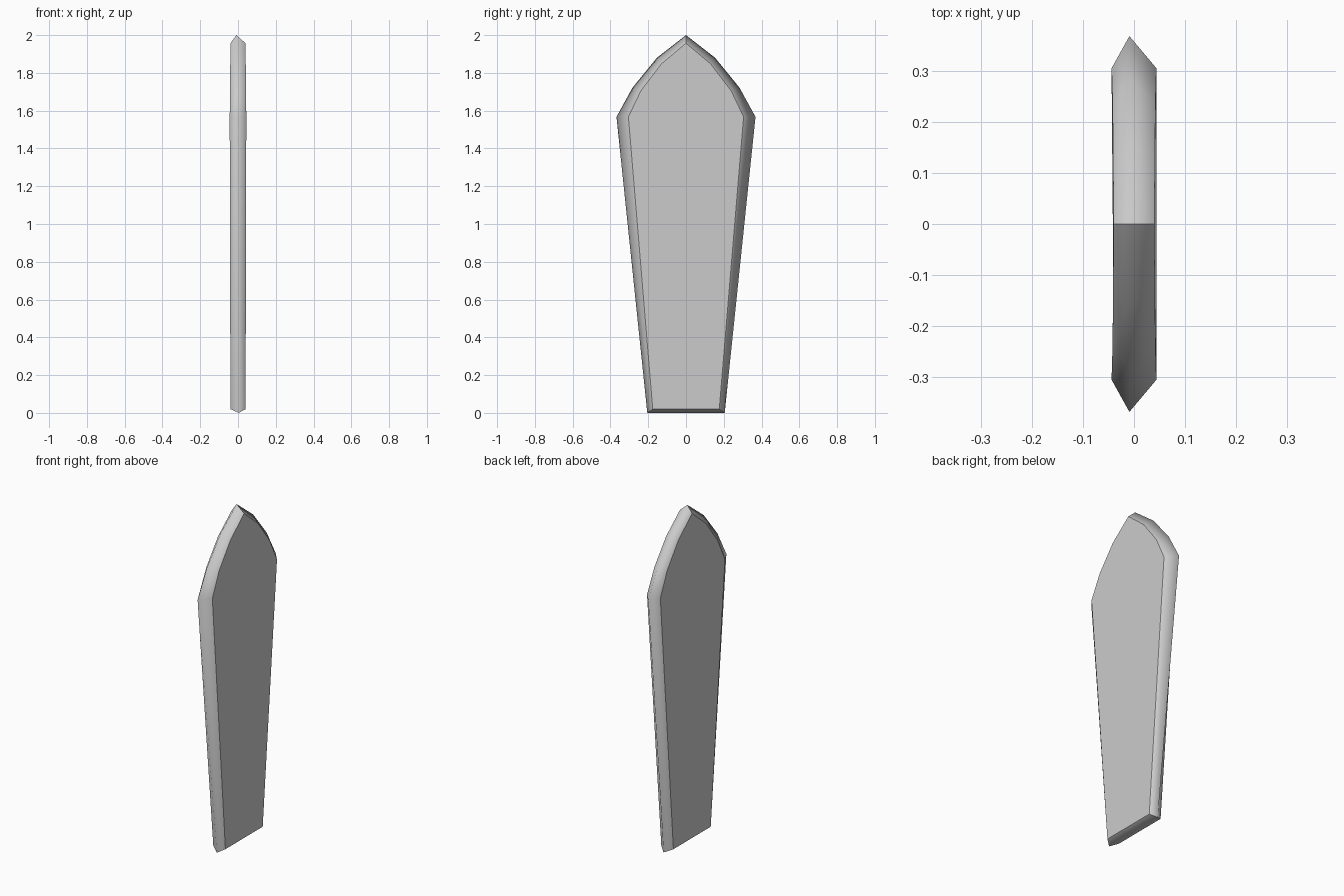
import bpy, bmesh, math

if "Cube" in bpy.data.objects:
    bpy.data.objects.remove(bpy.data.objects["Cube"])

# Half outlines (y, z) from bottom corner up to the tip
RIM = [(0.205, 0.0), (0.368, 1.567), (0.283, 1.722), (0.154, 1.88), (0.0, 2.0)]
PANEL = [(0.176, 0.02), (0.305, 1.567), (0.239, 1.705), (0.13, 1.848), (0.0, 1.957)]
RIM_X = [0.004, -0.009, -0.009, -0.009, -0.009]     # ridge sits slightly off centre
PANEL_X = [0.04, 0.044, 0.042, 0.041, 0.04]         # half thickness


def loop(bm, half, xs, side=1):
    """Closed symmetric outline: right side up to the tip, left side down."""
    pts = [(side * x, y, z) for x, (y, z) in zip(xs, half)]
    pts += [(x, -y, z) for x, y, z in reversed(pts[:-1])]
    return [bm.verts.new(p) for p in pts]


bm = bmesh.new()
rim = loop(bm, RIM, RIM_X)
n = len(rim)

# Flat panel and bevelled border on each side of the shared rim
for side in (1, -1):
    panel = loop(bm, PANEL, PANEL_X, side)
    bm.faces.new(panel)
    for i in range(n):
        j = (i + 1) % n
        bm.faces.new((rim[i], rim[j], panel[j], panel[i]))

bmesh.ops.recalc_face_normals(bm, faces=bm.faces[:])

# Smooth over the ridge, crisp at panel borders and sharp corners
rim_set = set(rim)
for f in bm.faces:
    f.smooth = True
for e in bm.edges:
    on_rim = sum(v in rim_set for v in e.verts)
    if on_rim == 0:
        e.smooth = False
    elif on_rim == 1:
        e.smooth = e.calc_face_angle() < math.radians(28)

mesh = bpy.data.meshes.new("blade_panel")
bm.to_mesh(mesh)
bm.free()
bpy.context.collection.objects.link(bpy.data.objects.new("blade_panel", mesh))
